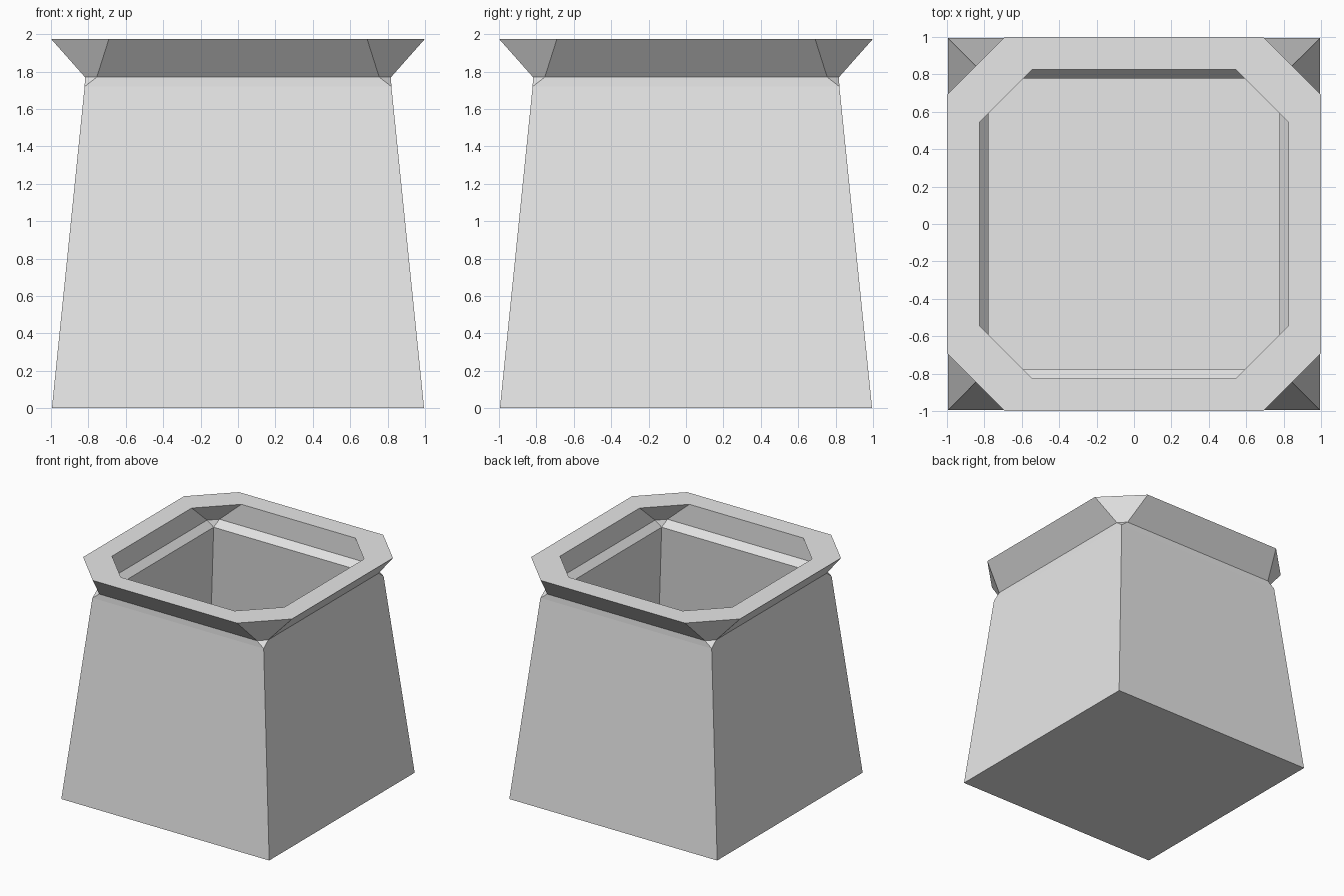
import bpy, bmesh

if "Cube" in bpy.data.objects:
    bpy.data.objects.remove(bpy.data.objects["Cube"])

# Single light grey colour
grey = bpy.data.materials.new("light grey")
grey.diffuse_color = (0.8, 0.8, 0.8, 1)
grey.use_nodes = True
grey.node_tree.nodes["Principled BSDF"].inputs["Base Color"].default_value = grey.diffuse_color


def ring(bm, half, flat, z):
    """Square ring with clipped corners; flat == half gives sharp corners."""
    pts = []
    x, y = (half, -flat), (half, flat)
    for _ in range(4):
        pts += [x, y]
        x, y = (-x[1], x[0]), (-y[1], y[0])
    return [bm.verts.new((px, py, z)) for px, py in pts]


# Half width, half length of the straight side, height:
# up the outside, over the rim and down the inside
sections = [
    (0.995, 0.995, 0.0),     # foot
    (0.82, 0.82, 1.72),      # top of tapered wall
    (0.818, 0.755, 1.77),    # neck
    (1.0, 0.69, 1.975),      # flared rim, outer edge
    (0.825, 0.545, 1.975),   # rim, inner edge
    (0.825, 0.755, 1.79),    # inside of rim
    (0.777, 0.777, 1.733),   # inner ledge
    (0.947, 0.947, 0.045),   # floor
]

bm = bmesh.new()
rings = [ring(bm, *s) for s in sections]
for a, b in zip(rings, rings[1:]):
    for i in range(8):
        j = (i + 1) % 8
        bm.faces.new((a[i], a[j], b[j], b[i]))
bm.faces.new(rings[0][::-1])   # underside
bm.faces.new(rings[-1])        # inside floor

# Collapse the doubled points at the sharp corners
bmesh.ops.remove_doubles(bm, verts=bm.verts, dist=0.0005)
bmesh.ops.recalc_face_normals(bm, faces=bm.faces)

mesh = bpy.data.meshes.new("tapered_planter")
bm.to_mesh(mesh)
bm.free()
mesh.materials.append(grey)
planter = bpy.data.objects.new("tapered_planter", mesh)
bpy.context.collection.objects.link(planter)
